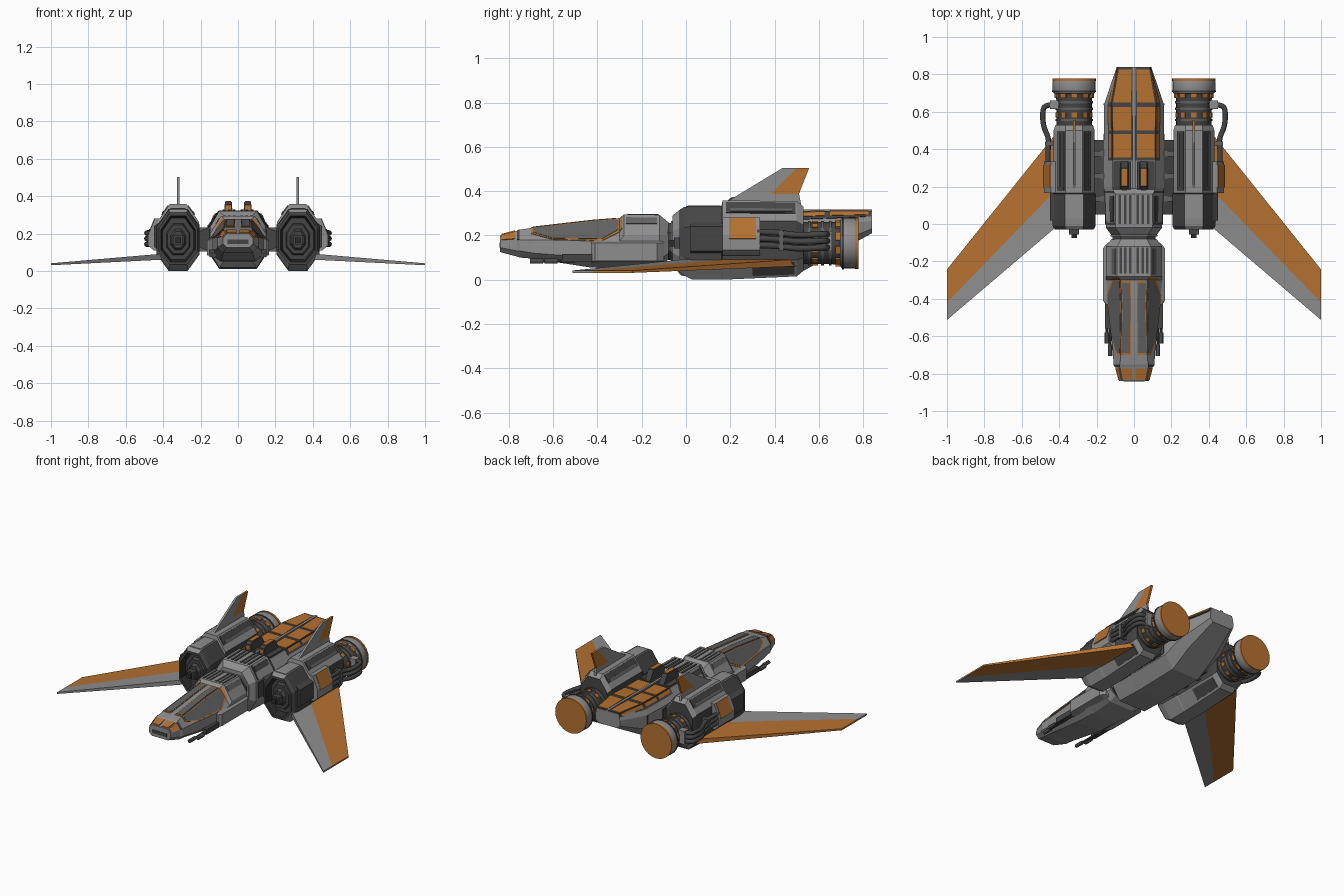
import bpy, bmesh, math
from mathutils import Vector

if "Cube" in bpy.data.objects:
    bpy.data.objects.remove(bpy.data.objects["Cube"])

def mat(name, *c):
    m = bpy.data.materials.new(name)
    m.diffuse_color = (*c, 1)
    m.use_nodes = True
    m.node_tree.nodes["Principled BSDF"].inputs["Base Color"].default_value = m.diffuse_color
    return m

L, D, M, O, K = range(5)
MATS = [mat("light_grey", .27, .27, .27), mat("dark_grey", .06, .06, .06),
        mat("canopy_grey", .12, .12, .12), mat("orange", .47, .165, .03),
        mat("near_black", .025, .025, .025)]

def make(name, verts, faces, mats, mirror=True, smooth=False):
    me = bpy.data.meshes.new(name)
    me.from_pydata([tuple(v) for v in verts], [], faces)
    for m in MATS:
        me.materials.append(m)
    for i, p in enumerate(me.polygons):
        p.material_index = mats if isinstance(mats, int) else mats[i]
    bm = bmesh.new()
    bm.from_mesh(me)
    bmesh.ops.recalc_face_normals(bm, faces=bm.faces)
    bm.to_mesh(me)
    bm.free()
    ob = bpy.data.objects.new(name, me)
    bpy.context.collection.objects.link(ob)
    if smooth:
        bpy.ops.object.select_all(action='DESELECT')
        ob.select_set(True)
        bpy.context.view_layer.objects.active = ob
        bpy.ops.object.shade_smooth_by_angle(angle=math.radians(35))
    if mirror:
        ob.modifiers.new("mirror", 'MIRROR').use_mirror_merge = False
    return ob

def skin(name, rings, mats=L, mirror=True, smooth=False, caps=True):
    """Skin equal-sized rings; mats may be a rule of (ring, side)."""
    n = len(rings[0])
    verts = [p for r in rings for p in r]
    faces, ms = [], []
    rule = mats if callable(mats) else (lambda i, j: mats)
    for i in range(len(rings) - 1):
        for j in range(n):
            k = (j + 1) % n
            faces.append((i*n + j, i*n + k, i*n + n + k, i*n + n + j))
            ms.append(rule(i, j))
    if caps:
        faces += [tuple(range(n)), tuple(range(len(verts) - n, len(verts)))]
        ms += [rule(0, 1), rule(len(rings) - 2, 1)]
    return make(name, verts, faces, ms, mirror, smooth)

def ring(s, x0=0):
    """Eight-sided section: y, half width, top half, bottom half, four heights."""
    y, w, tw, bw, zb, z1, z2, zt = s
    r = [(tw, zt), (w, z2), (w, z1), (bw, zb)]
    return [Vector((x0 + x, y, z)) for x, z in r + [(-x, z) for x, z in r[::-1]]]

def at(secs, y):
    for a, b in zip(secs, secs[1:]):
        if a[0] <= y <= b[0]:
            t = (y - a[0]) / (b[0] - a[0])
            return [p + (q - p)*t for p, q in zip(a, b)]

def panel(name, secs, j, rows, m, lift=.005, x0=0):
    """Thin plate following side j of a hull; rows are (y, u0, u1)."""
    full = [rows[0]]
    for a, b in zip(rows, rows[1:]):
        for s in secs:
            if a[0] + .001 < s[0] < b[0] - .001:
                t = (s[0] - a[0]) / (b[0] - a[0])
                full.append(tuple(p + (q - p)*t for p, q in zip(a, b)))
        full.append(b)
    rings = []
    for y, u0, u1 in full:
        r = ring(at(secs, y), x0)
        p, q = r[j], r[(j + 1) % 8]
        n = Vector((-(q - p).z, 0, (q - p).x)).normalized()*lift
        a, b = p.lerp(q, u0), p.lerp(q, u1)
        rings.append([a + n, b + n, b - n, a - n])
    skin(name, rings, m)

def box(name, x, y, z, m, mirror=True):
    skin(name, [[(a, b, c) for a, c in ((x[0], z[0]), (x[1], z[0]), (x[1], z[1]), (x[0], z[1]))]
                for b in y], m, mirror)

def lathe(name, prof, x, z, m, n=24):
    skin(name, [[(x + r*math.cos(2*math.pi*k/n), y, z + r*math.sin(2*math.pi*k/n))
                 for k in range(n)] for y, r in prof], m, True, True)

# Forward hull with cockpit
front = [(-.84, .08, .06, .06, .125, .145, .175, .2), (-.765, .1, .075, .075, .105, .13, .18, .22),
         (-.75, .11, .075, .08, .1, .13, .18, .226), (-.69, .112, .07, .08, .095, .12, .18, .235),
         (-.43, .14, .065, .09, .055, .1, .175, .265), (-.3, .15, .07, .09, .05, .09, .175, .275),
         (-.28, .15, .09, .09, .05, .09, .2, .295), (-.12, .15, .09, .09, .06, .09, .2, .293),
         (-.08, .12, .07, .08, .09, .12, .2, .26)]
skin("forward_hull", [ring(s) for s in front], L, False)
skin("neck", [ring((y, .115, .07, .07, .09, .13, .21, .255)) for y in (-.1, 0)], D, False)
for y in (-.068, -.05):
    skin("neck_rib", [ring((y + d, .125, .075, .075, .08, .125, .215, .265)) for d in (0, .008)], L, False)
# Canopy glass with orange trim
panel("canopy_trim", front, 0, [(-.7, 0, .5), (-.6, 0, .97), (-.38, 0, 1.0), (-.29, 0, .55)], O, .003)
panel("canopy_side", front, 0, [(-.69, .06, .42), (-.6, .06, .9), (-.38, .05, .93), (-.305, .05, .5)], M)
panel("canopy_top_trim", front, 7, [(-.7, .62, .96), (-.305, .62, .96)], O, .003)
panel("canopy_top", front, 7, [(-.69, .65, .97), (-.315, .65, .97)], M)
# Nose plates
panel("nose_top_plate", front, 7, [(-.832, .56, .96), (-.772, .56, .96)], O)
panel("nose_side_plate", front, 0, [(-.832, .08, .9), (-.772, .08, .9)], O)
panel("nose_seam", front, 0, [(-.764, 0, 1), (-.752, 0, 1)], D, .003)
box("nose_face", (0, .055), (-.843, -.835), (.145, .168), D)
# Slots behind the cockpit
for u in (.58, .72, .86):
    panel("spine_slot", front, 7, [(-.265, u, u + .07), (-.125, u, u + .07)], D, .003)
panel("shoulder_slot", front, 0, [(-.27, .15, .45), (-.13, .15, .45)], M, .003)

# Cheek fairings and guns
skin("cheek", [[(.12, y, .075), (w, y, .085), (w, y, .165), (.12, y, .19)]
               for y, w in ((-.43, .15), (-.41, .166), (-.13, .166), (-.1, .14))], L)
box("gun_housing", (.125, .155), (-.56, -.42), (.08, .115), D)
for gx, tip in ((.145, -.64), (.128, -.705)):
    lathe("gun_barrel", [(tip, .007), (-.5, .007)], gx, .085, D, 8)
    lathe("gun_muzzle", [(tip, .012), (tip + .06, .012)], gx, .085, M, 8)

# Rear hull
rear = [(-.06, .12, .07, .07, .06, .12, .22, .29), (-.02, .15, .1, .1, .018, .1, .235, .322),
        (.16, .155, .1, .1, .012, .1, .235, .325), (.19, .16, .115, .1, .012, .1, .24, .302),
        (.49, .16, .115, .1, .018, .1, .24, .302), (.64, .16, .118, .1, .1, .15, .245, .307),
        (.84, .092, .082, .07, .21, .23, .265, .307)]
skin("rear_hull", [ring(s) for s in rear], L, False)
panel("deck_base", rear, 7, [(.34, .5, 1), (.836, .5, 1)], D, .003)
panel("deck_base_side", rear, 0, [(.34, 0, .5), (.836, 0, .5)], D, .003)
for a, b in ((.355, .48), (.5, .625), (.65, .825)):
    panel("deck_plate", rear, 7, [(a, .57, .98), (b, .57, .98)], O, .007)
    panel("deck_side_plate", rear, 0, [(a, .03, .32), (b, .03, .32)], O, .006)
box("deck_spine", (0, .008), (.19, .84), (.3, .316), L)
for u in (.57, .7, .85):
    panel("hull_slot", rear, 7, [(.0, u, u + .07), (.155, u, u + .07)], D, .004)
panel("hull_shoulder_slot", rear, 0, [(.01, .15, .5), (.15, .15, .5)], D, .004)
for y in (-.005, .165):
    panel("hull_band", rear, 0, [(y, 0, 1), (y + .012, 0, 1)], D, .003)
panel("hull_side_panel", rear, 1, [(.0, .1, .9), (.48, .1, .9)], D, .004)
panel("tail_seam", rear, 1, [(.635, 0, 1), (.645, 0, 1)], D, .003)
box("intake_tray", (.015, .11), (.185, .335), (.29, .312), D)
skin("intake_block", [[(.028, y, .29), (.075, y, .29), (.07, y, z), (.033, y, z)]
                      for y, z in ((.185, .355), (.2, .37), (.3, .37), (.335, .315))], D)
box("intake_plate", (.037, .066), (.205, .295), (.367, .374), O)
box("intake_front_plate", (.037, .066), (.18, .188), (.325, .35), O)

# Pylons joining hull and nacelles
skin("pylon", [[(.14, y, .1), (.215, y, .13), (.215, y, .21), (.14, y, .24)] for y in (.05, .45)], D)
for y in (.12, .24, .36):
    box("pylon_rib", (.15, .21), (y, y + .03), (.105, .232), M)

# Nacelles with recessed fronts
X, Z = .32, .165
nac = [(-.01, .115, .05, .05, .02, .1, .235, .328), (.03, .115, .05, .05, .0, .09, .24, .332),
       (.16, .115, .05, .05, .0, .09, .24, .332), (.165, .11, .045, .05, .0, .09, .265, .358),
       (.5, .11, .045, .05, .015, .09, .265, .355), (.53, .1, .045, .05, .04, .1, .25, .33)]

def shrunk(y, k):
    s = nac[0]
    return (y, s[1]*k, s[2]*k, s[3]*k) + tuple(Z + (z - Z)*k for z in s[4:])

mouth = [shrunk(-.02, .28), shrunk(.0, .36), shrunk(.0, .5), shrunk(.02, .55), shrunk(.02, .72),
         shrunk(-.03, .8), shrunk(-.03, .9)]

def nacelle_rule(i, j):
    if i < 6:
        return K if i == 4 else D
    if j in (1, 5) or (i < 9 and j in (0, 6)):
        return D
    return L
skin("nacelle", [ring(s, X) for s in mouth + nac], nacelle_rule)
box("nacelle_muzzle", (X - .027, X + .027), (-.055, .01), (.14, .19), D)
box("nacelle_muzzle_tip", (X - .015, X + .015), (-.075, -.05), (.15, .18), K)
panel("nacelle_top_plate", nac, 7, [(.0, .1, .9), (.155, .1, .9)], L, .004, X)
for j in (0, 6):
    a, b = (.1, .62) if j == 0 else (.38, .9)
    panel("nacelle_slope_panel", nac, j, [(.18, a, b), (.495, a, b)], D, .005, X)
    panel("nacelle_slope_strip", nac, j, [(.2, .42, .56), (.48, .42, .56)], M, .008, X)
for j in (2, 4):
    panel("nacelle_belly_panel", nac, j, [(.3, .15, .85), (.49, .15, .85)], D, .004, X)

# Outer pods with orange hatch
skin("outer_pod", [[(.4, y, .28), (.445, y, .28), (.48, y, .195), (.48, y, .135), (.45, y, .11), (.4, y, .11)]
                   for y in (.165, .335)], L)
skin("pod_hatch", [[(.44, y, .278), (.448, y, .281), (.486, y, .185), (.478, y, .182)]
                   for y in (.195, .315)], O)
skin("front_cheek_block", [[(.42, y, .26), (.45, y, .24), (.45, y, .13), (.42, y, .11)] for y in (.02, .165)], D)

# Engines
lathe("engine_body", [(.5, .09), (.53, .095), (.66, .095), (.7, .1), (.72, .1)], X, Z, D)
for y in (.55, .61, .645):
    lathe("engine_ring", [(y, .09), (y, .1), (y + .012, .1), (y + .012, .09)], X, Z, M)
lathe("nozzle", [(.69, .09), (.7, .11), (.712, .115), (.76, .115), (.775, .11), (.775, .1),
                 (.72, .085), (.72, .002)], X, Z, L)
lathe("nozzle_band", [(.705, .1), (.705, .118), (.714, .118), (.714, .1)], X, Z, D)
lathe("nozzle_rim", [(.764, .108), (.764, .117), (.778, .117), (.778, .108)], X, Z, O)
lathe("nozzle_inner", [(.777, .109), (.777, .1), (.725, .088), (.722, .088)], X, Z, D)
for k in range(10):
    t = 2*math.pi*(k + .5)/10
    c, s = math.cos(t), math.sin(t)
    for y0, y1, h, r in ((.57, .595, .014, .097), (.675, .697, .018, .102)):
        skin("engine_tab", [[(X + c*q - s*p, y, Z + s*q + c*p) for p, q in
             ((-h, r - .01), (h, r - .01), (h, r + .003), (-h, r + .003))] for y in (y0, y1)], O)

# Coolant pipes along the outside
for k in range(3):
    z = .145 + .03*k
    cu = bpy.data.curves.new("coolant_pipe", 'CURVE')
    cu.dimensions, cu.bevel_depth, cu.bevel_resolution, cu.resolution_u = '3D', .014, 2, 6
    sp = cu.splines.new('NURBS')
    pts = [(.46, .32, z + .01), (.46, .4, z + .01), (.455, .46, z), (.485, .52, z - .005),
           (.49, .6, z), (.475, .64, z), (.4, .64, z)]
    sp.points.add(len(pts) - 1)
    for p, q in zip(sp.points, pts):
        p.co = (*q, 1)
    sp.use_endpoint_u, sp.order_u = True, 3
    ob = bpy.data.objects.new("coolant_pipe", cu)
    bpy.context.collection.objects.link(ob)
    cu.materials.append(MATS[D])
    ob.modifiers.new("mirror", 'MIRROR').use_mirror_merge = False
box("pipe_clip", (.405, .45), (.615, .66), (.13, .22), L)
box("pipe_bracket", (.42, .475), (.42, .44), (.13, .225), M)

# Swept wings: grey leading part, orange trailing part
def wing(name, pts, m):
    def lay(sign):
        return [(x, y, .077 - (x - .4)*.068 + sign*(.016 - (x - .4)*.018)) for x, y in pts]
    skin(name, [lay(-1), lay(1)], m)
wing("wing_leading", [(.38, .015), (1, -.513), (1, -.42), (.38, .22)], L)
wing("wing_trailing", [(.38, .22), (1, -.42), (1, -.243), (.38, .53)], O)

# Tail fins with orange rudder
def fin(name, pts, m, t):
    skin(name, [[(X + s*t, y, z) for y, z in pts] for s in (-1, 1)], m)
fin("tail_fin", [(.165, .34), (.435, .504), (.5, .504), (.385, .388), (.51, .388), (.52, .34)], L, .007)
fin("rudder", [(.385, .388), (.5, .504), (.556, .504), (.51, .388)], O, .007)
